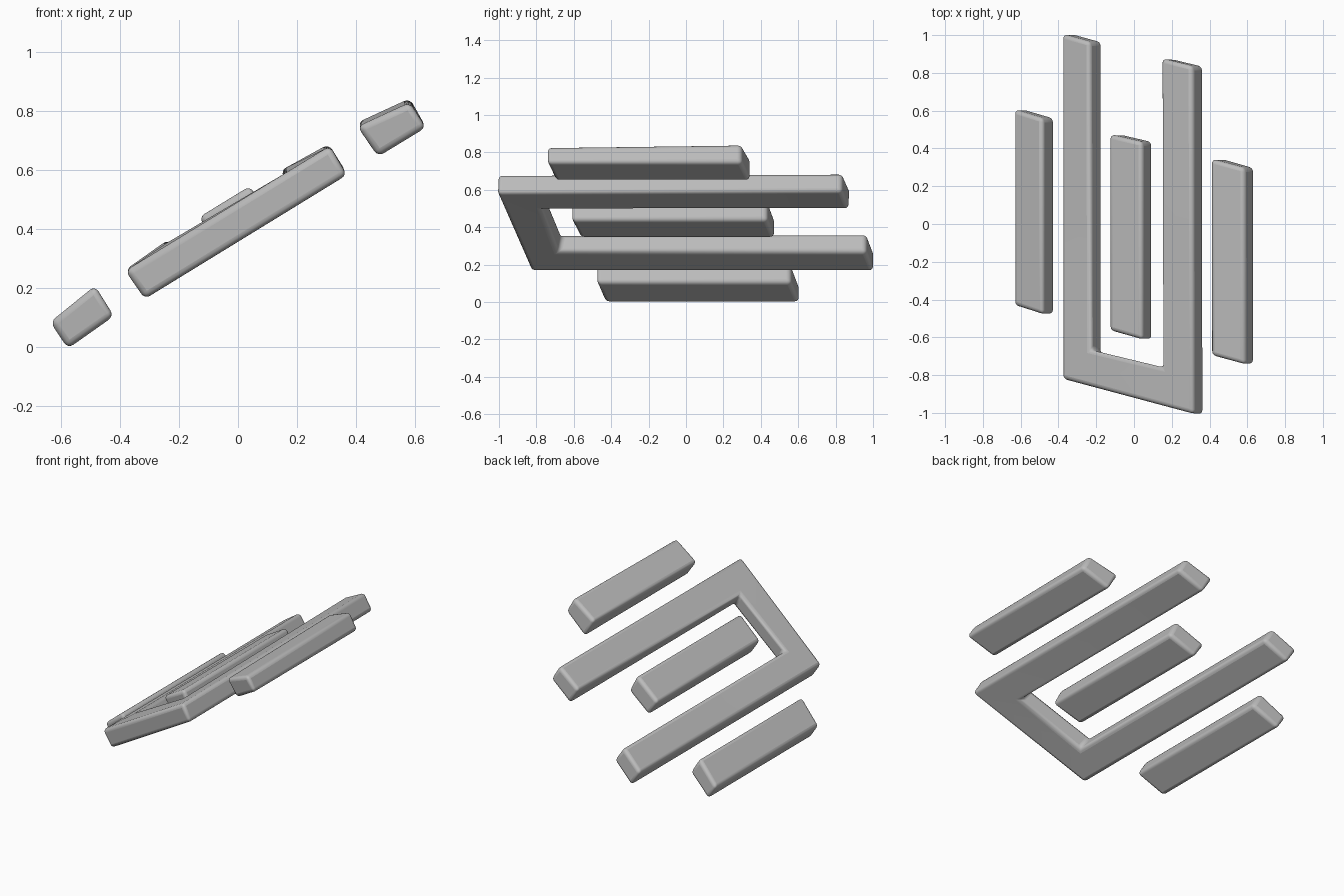
import bpy
import bmesh
import math

if "Cube" in bpy.data.objects:
    bpy.data.objects.remove(bpy.data.objects["Cube"], do_unlink=True)

grey = bpy.data.materials.new("plain grey")
grey.use_nodes = True
COLOUR = (0.5, 0.5, 0.5, 1)
grey.diffuse_color = COLOUR
grey.node_tree.nodes["Principled BSDF"].inputs["Base Color"].default_value = COLOUR


def loft(name, rings):
    """Skin four-cornered rings into a closed, softly bevelled solid."""
    bm = bmesh.new()
    loops = [[bm.verts.new(p) for p in ring] for ring in rings]
    for a, b in zip(loops, loops[1:]):
        for i in range(4):
            j = (i + 1) % 4
            bm.faces.new((a[i], a[j], b[j], b[i]))
    bm.faces.new(loops[0])
    bm.faces.new(loops[-1])
    bmesh.ops.recalc_face_normals(bm, faces=bm.faces)
    mesh = bpy.data.meshes.new(name)
    bm.to_mesh(mesh)
    bm.free()
    mesh.materials.append(grey)
    obj = bpy.data.objects.new(name, mesh)
    bpy.context.collection.objects.link(obj)

    bevel = obj.modifiers.new("soft edges", 'BEVEL')
    bevel.width = 0.022
    bevel.segments = 4
    bevel.limit_method = 'ANGLE'
    bevel.angle_limit = math.radians(35)
    bpy.ops.object.select_all(action='DESELECT')
    obj.select_set(True)
    bpy.context.view_layer.objects.active = obj
    bpy.ops.object.shade_smooth_by_angle(angle=math.radians(40))
    return obj


def ring(section, y_left, y_right, lift=0):
    """Place a section (top left, top right, bottom right, bottom left) with a slanted end."""
    ys = (y_left, y_right, y_right, y_left)
    lifts = (lift, lift, 0, 0)
    return [(x, y, z + up) for (x, z), y, up in zip(section, ys, lifts)]


# Three loose slanted bars: section, front end, back end, rise of the back top edge
bars = {
    "right_bar": ([(-.637, .085), (-.485, .208), (-.421, .105), (-.577, -.005)],
                  (-.43, -.478), (.606, .56), 0),
    "middle_bar": ([(-.133, .44), (.042, .547), (.099, .437), (-.065, .341)],
                   (-.563, -.612), (.474, .435), 0),
    "left_bar": ([(.405, .748), (.583, .83), (.638, .745), (.475, .646)],
                 (-.695, -.743), (.344, .297), .014),
}
for name, (section, front, back, lift) in bars.items():
    loft(name, [ring(section, *front), ring(section, *back, lift)])

# U-shaped frame: rings run outer top, inner top, inner bottom, outer bottom
loft("u_frame", [
    [(-.382, 1.005, .262), (-.235, .965, .366), (-.168, .963, .268), (-.315, 1.004, .162)],
    [(-.382, -.82, .258), (-.23, -.665, .362), (-.168, -.685, .268), (-.315, -.825, .162)],
    [(.312, -1.005, .683), (.147, -.757, .582), (.208, -.772, .494), (.37, -1.01, .583)],
    [(.308, .836, .689), (.143, .877, .598), (.208, .872, .494), (.368, .834, .592)],
])
